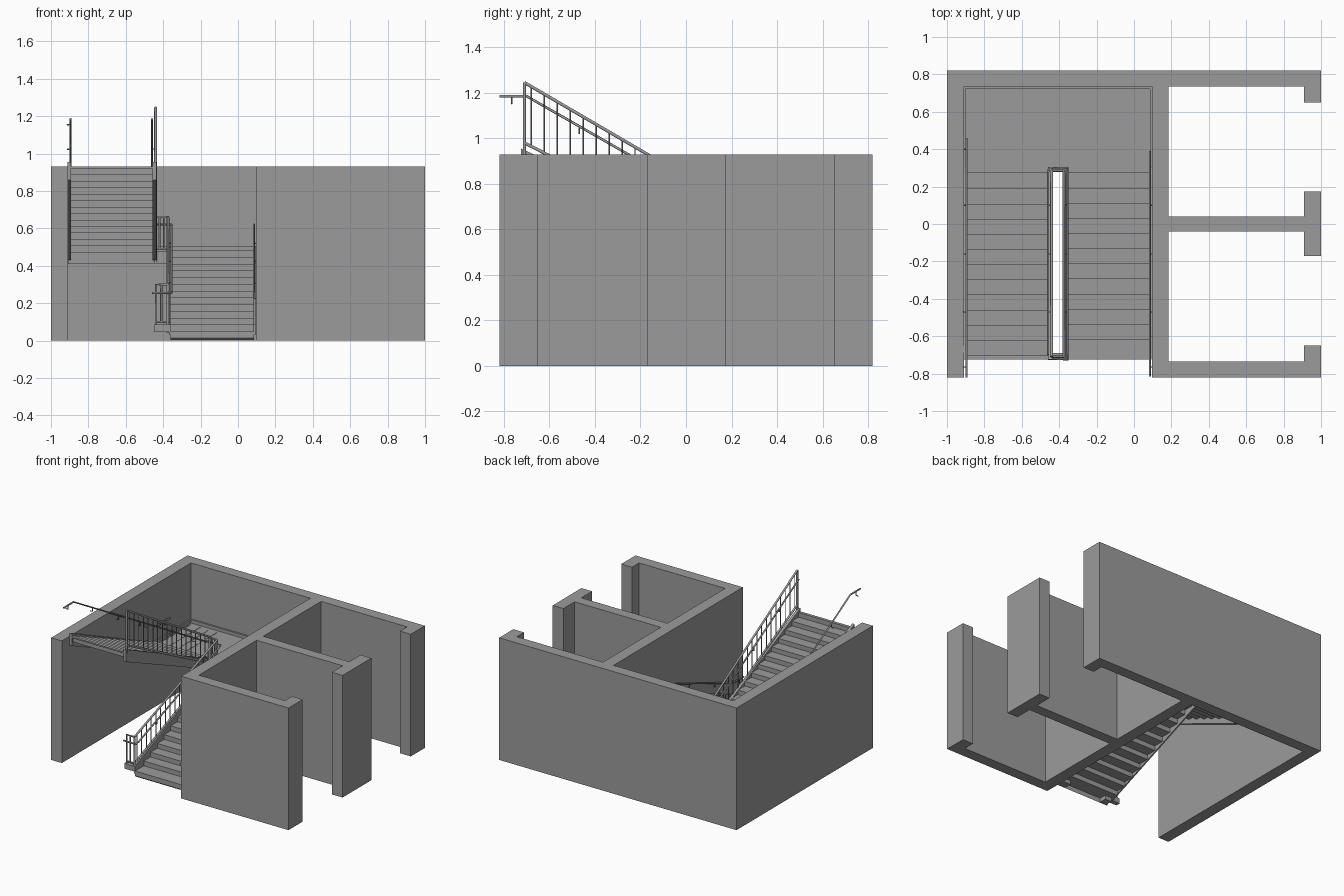
import bpy, bmesh
from mathutils import Vector

if "Cube" in bpy.data.objects:
    bpy.data.objects.remove(bpy.data.objects["Cube"])

# Dark grey shared by every part
grey = bpy.data.materials.new("dark_grey")
grey.diffuse_color = (.33, .33, .33, 1)
grey.use_nodes = True
grey.node_tree.nodes["Principled BSDF"].inputs["Base Color"].default_value = grey.diffuse_color


def add(name, data):
    data.materials.append(grey)
    ob = bpy.data.objects.new(name, data)
    bpy.context.collection.objects.link(ob)


def prism(name, pts, place, offset):
    """Extrude a flat outline; place maps 2D points into space."""
    bm = bmesh.new()
    face = bm.faces.new([bm.verts.new(place(a, b)) for a, b in pts])
    out = bmesh.ops.extrude_face_region(bm, geom=[face])
    bmesh.ops.translate(bm, vec=Vector(offset),
                        verts=[v for v in out["geom"] if isinstance(v, bmesh.types.BMVert)])
    bmesh.ops.recalc_face_normals(bm, faces=bm.faces)
    me = bpy.data.meshes.new(name)
    bm.to_mesh(me)
    bm.free()
    add(name, me)


def side_prism(name, pts, x0, x1):
    prism(name, pts, lambda y, z: (x0, y, z), (x1 - x0, 0, 0))


def box(name, x0, x1, y0, y1, z0, z1):
    side_prism(name, [(y0, z0), (y1, z0), (y1, z1), (y0, z1)], x0, x1)


def tubes(name, paths, r):
    cu = bpy.data.curves.new(name, "CURVE")
    cu.dimensions = "3D"
    cu.bevel_depth = r
    cu.bevel_resolution = 1
    cu.use_fill_caps = True
    for path in paths:
        s = cu.splines.new("POLY")
        s.points.add(len(path) - 1)
        for p, c in zip(s.points, path):
            p.co = (*c, 1)
    add(name, cu)


# Walls: one floor-plan outline raised to full height
plan = [(-1, -.82), (-.91, -.82), (-.91, .735), (.095, .735), (.095, -.82), (1, -.82),
        (1, -.65), (.91, -.65), (.91, -.735), (.185, -.735), (.185, -.04), (.91, -.04),
        (.91, -.17), (1, -.17), (1, .175), (.91, .175), (.91, .04), (.185, .04),
        (.185, .735), (.91, .735), (.91, .65), (1, .65), (1, .82), (-1, .82)]
prism("walls", plan, lambda x, y: (x, y, 0), (0, 0, .93))

# Folded-plate flights
GO, N, T = .081, 13, .01


def flight(name, x0, x1, y0, z0, step_y, rise, start_y, end_y):
    top = [(start_y, z0 - rise)]
    for i in range(N):
        y, z = y0 + step_y * i, z0 + rise * i
        top += [(y if i else start_y, z), (y + step_y if i < N - 1 else end_y, z)]
    d = T if step_y > 0 else -T
    under = [(y + d, z - T) for y, z in top]
    under[-1] = (end_y, top[-1][1] - T)
    side_prism(name, top + under[::-1], x0, x1)


flight("lower_steps", -.36, .085, -.70, .05, GO, .036, -.725, .29)
flight("upper_steps", -.90, -.455, .27, .515, -GO, .0346, .275, -.725)

# Stringers
for x in (-.37, .083):
    side_prism("lower_stringer", [(-.725, .03), (-.66, .03), (.30, .41), (.30, .50),
                                  (.27, .50), (-.725, .085)], x, x + .01)
for x in (-.912, -.457):
    side_prism("upper_stringer", [(.30, .43), (.26, .43), (-.725, .86), (-.725, .955),
                                  (.27, .505), (.30, .50)], x, x + .02)

# Feet and bottom plate
for x in (-.35, .02):
    box("foot", x, x + .055, -.72, -.66, .01, .045)
box("newel_base", -.45, -.36, -.725, -.69, .045, .085)

# Landing with edge trim and ribs
box("landing", -.905, .09, .285, .725, .468, .48)
box("landing_nosing", -.905, -.455, .265, .29, .468, .48)
box("landing_front_beam", -.905, .09, .285, .297, .41, .47)
box("landing_back_skirting", -.905, .09, .722, .735, .41, .505)
for x in (-.91, .085):
    box("landing_side_skirting", x, x + .01, .30, .735, .41, .505)
for x in (-.89, -.81, -.735, -.665, -.445, -.365, -.29, -.075, 0, .06):
    box("landing_rib", x - .002, x + .002, .31, .70, .42, .482)


# Guard railings in the stair well: rails, posts and balusters
def guard(name, x, top0, top1, low0, low1):
    ya, yb = -.71, .285
    tubes(name + "_rails", [[(x, ya, top0), (x, yb, top1)], [(x, ya, low0), (x, yb, low1)],
                            [(x, ya, low0 - .06), (x, ya, top0)],
                            [(x, yb, low1 - .05), (x, yb, top1)]], .008)
    bars = []
    n = 17
    for i in range(n + 1):
        t = (.03 + i * .057) / (yb - ya)
        y = ya + (yb - ya) * t
        bars.append([(x, y, low0 + (low1 - low0) * t), (x, y, top0 + (top1 - top0) * t)])
    tubes(name + "_balusters", bars, .0035)


guard("lower_guard", -.375, .30, .66, .10, .50)
guard("upper_guard", -.44, 1.245, .665, .98, .47)

# Returns joining the guards at the landing and at the foot
tubes("landing_return", [[(-.44, .285, z), (-.375, .285, z)] for z in (.66, .49)]
      + [[(x, .285, .49), (x, .285, .66)] for x in (-.42, -.395)], .006)
tubes("foot_return", [[(-.375, -.71, .30), (-.44, -.71, .30), (-.44, -.71, .07)],
                      [(-.375, -.71, .10), (-.44, -.71, .10)],
                      [(-.41, -.71, .10), (-.41, -.71, .30)]], .006)

# Handrails
tubes("inner_handrail", [[(-.46, -.72, .255), (-.355, -.725, .255), (-.355, -.69, .26),
                          (-.355, .28, .61), (-.355, .30, .62), (-.455, .30, .62),
                          (-.46, .27, .63), (-.46, -.70, 1.185)]], .006)
tubes("left_wall_handrail", [[(-.895, .46, .62), (-.895, .29, .62),
                              (-.895, -.70, 1.185), (-.895, -.82, 1.185)]], .006)
tubes("right_wall_handrail", [[(.085, .39, .62), (.085, .29, .62),
                               (.085, -.69, .255), (.085, -.815, .255)]], .006)

# Handrail brackets
brackets = []
for y in (.40, .10, -.16, -.47, -.765):
    t = min(max((.29 - y) / .99, 0), 1)
    zu, zl = .62 + .565 * t, .62 - .365 * t
    brackets.append([(-.895, y, zu), (-.895, y, zu - .028), (-.915, y, zu - .032)])
    if y < .39:
        brackets.append([(.085, y, zl), (.085, y, zl - .028), (.10, y, zl - .032)])
    if -.7 < y < .3:
        brackets.append([(-.46, y, zu), (-.46, y, zu - .028), (-.44, y, zu - .03)])
        brackets.append([(-.355, y, zl), (-.355, y, zl - .028), (-.375, y, zl - .03)])
tubes("handrail_brackets", brackets, .004)
